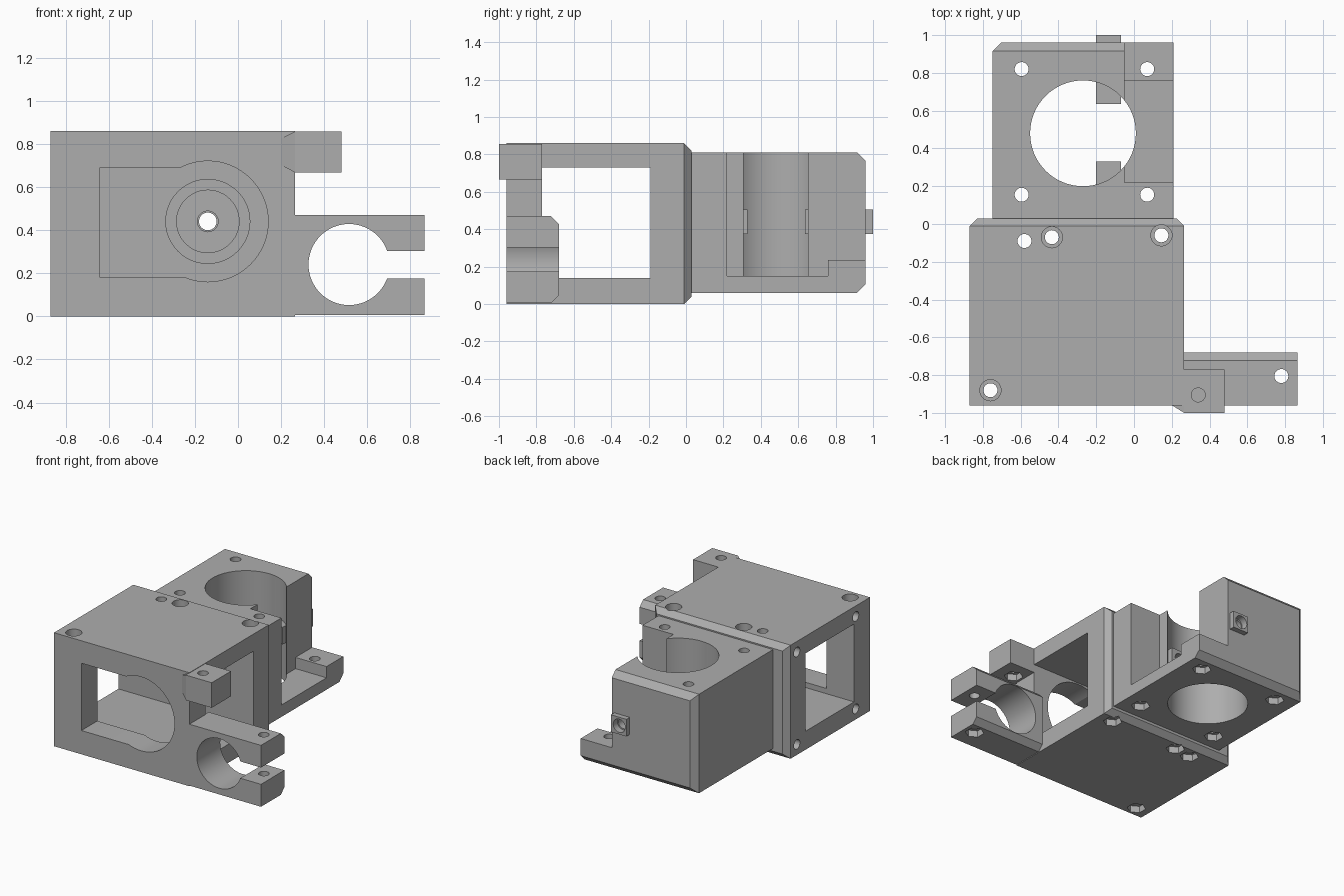
import bpy, bmesh, math
from mathutils import Matrix, Vector

old = bpy.data.objects.get("Cube")
if old:
    bpy.data.objects.remove(old)

grey = bpy.data.materials.new("plain grey")
grey.use_nodes = True
colour = (0.42, 0.42, 0.42, 1)
grey.diffuse_color = colour
grey.node_tree.nodes["Principled BSDF"].inputs["Base Color"].default_value = colour


def finish(name, bm):
    bmesh.ops.recalc_face_normals(bm, faces=bm.faces)
    mesh = bpy.data.meshes.new(name)
    bm.to_mesh(mesh)
    bm.free()
    mesh.materials.append(grey)
    obj = bpy.data.objects.new(name, mesh)
    bpy.context.collection.objects.link(obj)
    return obj


def box(name, x, y, z, chamfer=0, rule=None):
    """Box from ranges; rear edges that pass the rule are chamfered."""
    bm = bmesh.new()
    bmesh.ops.create_cube(bm, size=1)
    for v in bm.verts:
        v.co = [r[0] if c < 0 else r[1] for c, r in zip(v.co, (x, y, z))]
    if chamfer:
        edges = [e for e in bm.edges
                 if all(abs(v.co.y - y[1]) < 1e-5 for v in e.verts)
                 and (rule is None or rule(e))]
        bmesh.ops.bevel(bm, geom=edges, offset=chamfer, offset_type='OFFSET',
                        segments=1, affect='EDGES')
    return finish(name, bm)


def rod(axis, centre, radius, lo, hi, sides=32):
    """Cylinder along an axis; centre gives the other two coordinates."""
    bm = bmesh.new()
    turn = {'X': Matrix.Rotation(math.pi / 2, 4, 'Y'),
            'Y': Matrix.Rotation(math.pi / 2, 4, 'X'), 'Z': Matrix()}[axis]
    pos = list(centre)
    pos.insert('XYZ'.index(axis), (lo + hi) / 2)
    bmesh.ops.create_cone(bm, cap_ends=True, segments=sides, radius1=radius,
                          radius2=radius, depth=hi - lo,
                          matrix=Matrix.Translation(Vector(pos)) @ turn)
    return finish("cutter", bm)


def combine(obj, others, operation='DIFFERENCE'):
    bpy.context.view_layer.objects.active = obj
    for other in others:
        other.hide_render = True
        mod = obj.modifiers.new("shape", 'BOOLEAN')
        mod.operation, mod.solver, mod.object = operation, 'EXACT', other
        bpy.ops.object.modifier_apply(modifier=mod.name)
        bpy.data.objects.remove(other)


def bolt(x, y, bottom, top, bore=0.037, head=0, nut=0.05):
    """Vertical bolt hole with a hexagonal nut pocket underneath."""
    cuts = [rod('Z', (x, y), bore, bottom - 0.05, top + 0.05),
            rod('Z', (x, y), 0.066, bottom - 0.05, bottom + nut, 6)]
    if head:
        cuts.append(rod('Z', (x, y), head, top - 0.06, top + 0.05))
    return cuts


shaft = (-0.14, 0.44)

# Front housing: open tunnel, front window, bearing seat and bolt holes
housing = box("front_housing", (-0.87, 0.265), (-0.96, 0.03), (0, 0.86), 0.04)
cuts = [box("cutter", (-1, 0.4), (-0.77, -0.19), (0.14, 0.73)),
        box("cutter", (-0.64, -0.14), (-1.1, -0.7), (0.18, 0.69)),
        rod('Y', shaft, 0.28, -1.1, -0.7, 64),
        rod('Y', shaft, 0.195, -0.25, -0.09, 48),
        rod('Y', shaft, 0.145, -0.25, -0.03, 48),
        rod('Y', shaft, 0.048, -0.25, 0.1)]
for y in (-0.79, -0.085):
    for z in (0.08, 0.78):
        cuts.append(rod('X', (y, z), 0.036, -1, -0.62))
cuts += bolt(-0.58, -0.09, 0, 0.86)
for x, y in ((-0.435, -0.07), (0.145, -0.06), (-0.76, -0.88)):
    cuts += bolt(x, y, 0, 0.86, head=0.056)
combine(housing, cuts)

# Rear housing: vertical bore, open side pocket and shaft lugs
rear = box("rear_housing", (-0.75, 0.21), (0.025, 0.96), (0.06, 0.81), 0.045,
           lambda e: min(v.co.x for v in e.verts) < 0)
cuts = [box("cutter", (-0.05, 0.4), (0.22, 0.76), (0.15, 1)),
        box("cutter", (-0.05, 0.4), (0.7, 1.1), (0.235, 1)),
        rod('Z', (-0.27, 0.48), 0.28, 0, 1, 64)]
combine(rear, cuts)
lugs = [box("lug", (-0.2, -0.07), span, (0.375, 0.505))
        for span in ((0.1, 0.33), (0.635, 1.0))]
combine(rear, lugs, 'UNION')
cuts = [rod('Y', shaft, 0.041, -0.1, 1.1), rod('Y', shaft, 0.05, 0.95, 1.1)]
for x in (-0.595, 0.07):
    for y in (0.155, 0.82):
        cuts += bolt(x, y, 0.06, 0.81)
combine(rear, cuts)

# Split clamp arm
arm = box("clamp_arm", (0.26, 0.865), (-0.96, -0.68), (0.005, 0.47), 0.042,
          lambda e: abs(e.verts[0].co.x - e.verts[1].co.x) > 0.1)
combine(arm, [rod('Y', (0.515, 0.24), 0.188, -1.1, -0.5, 64),
              box("cutter", (0.55, 1), (-1.1, -0.5), (0.175, 0.302))]
        + bolt(0.78, -0.805, 0.005, 0.47))

# Upper tab, tapering into the front wall
bm = bmesh.new()
for x in (0.265, 0.48):
    for y in (-1, -0.77):
        for z in (0.667, 0.857):
            bm.verts.new((x, y, z))
for z in (0.7, 0.825):
    bm.verts.new((0.2, -0.959, z))
bmesh.ops.convex_hull(bm, input=bm.verts)
tab = finish("upper_tab", bm)
combine(tab, bolt(0.34, -0.905, 0.667, 0.857))

# Smooth bores, sharp corners
for obj in (housing, rear, arm, tab):
    bpy.ops.object.select_all(action='DESELECT')
    obj.select_set(True)
    bpy.context.view_layer.objects.active = obj
    bpy.ops.object.shade_smooth_by_angle(angle=math.radians(25))
